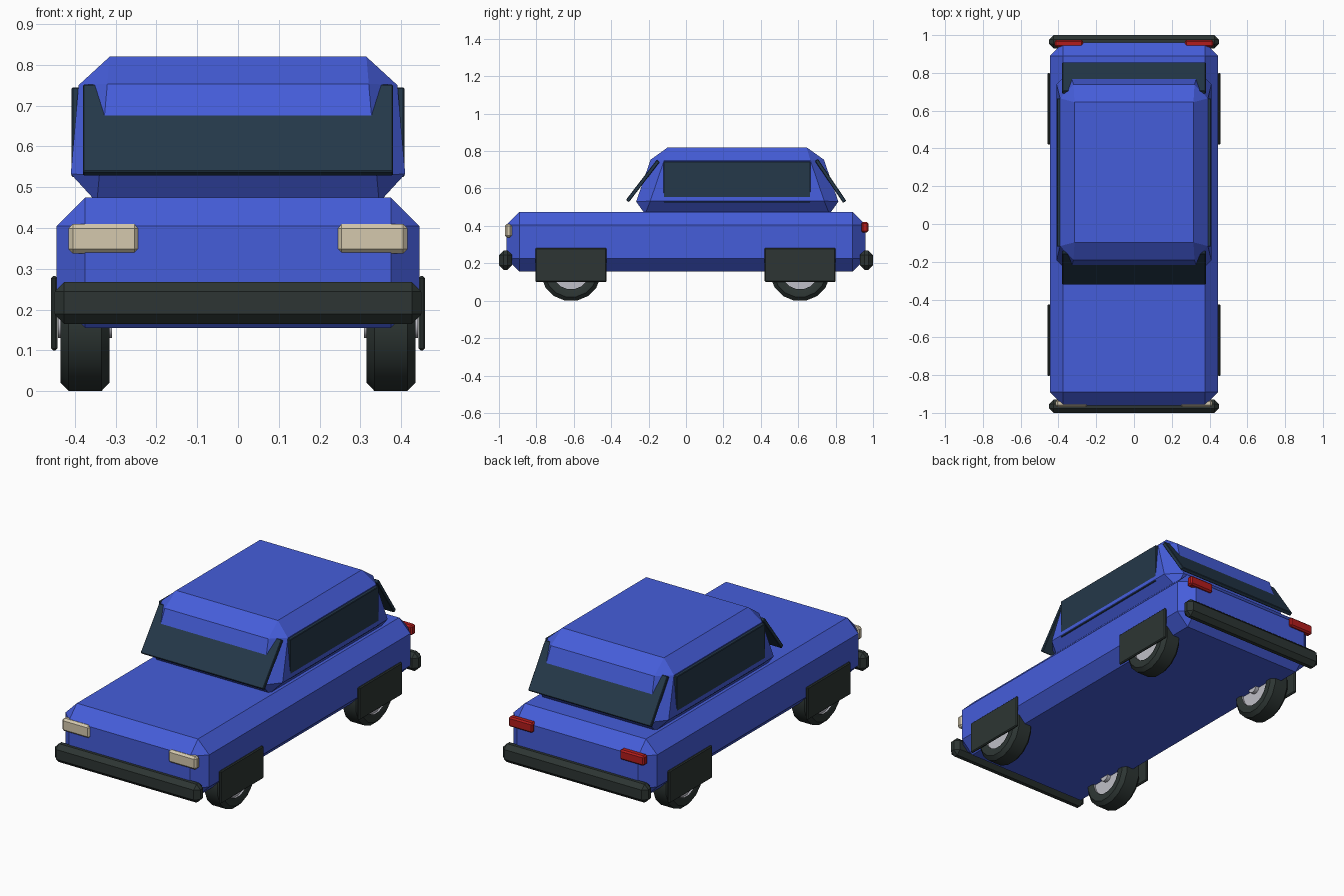
import bpy
import bmesh
from math import pi, radians
from mathutils import Vector, Matrix

if "Cube" in bpy.data.objects:
    bpy.data.objects.remove(bpy.data.objects["Cube"], do_unlink=True)


def material(name, rgb):
    m = bpy.data.materials.new(name)
    m.use_nodes = True
    m.diffuse_color = (*rgb, 1)
    m.node_tree.nodes["Principled BSDF"].inputs["Base Color"].default_value = (*rgb, 1)
    return m


BLUE = material("body_blue", (0.06, 0.11, 0.70))
GLASS = material("dark_glass", (0.018, 0.04, 0.068))
BLACK = material("rubber_black", (0.026, 0.036, 0.033))
CREAM = material("headlight_cream", (0.66, 0.58, 0.42))
RED = material("tail_light_red", (0.45, 0.012, 0.012))
GREY = material("hub_grey", (0.52, 0.52, 0.57))


def finish(name, bm, mats):
    bmesh.ops.recalc_face_normals(bm, faces=bm.faces)
    mesh = bpy.data.meshes.new(name)
    bm.to_mesh(mesh)
    bm.free()
    for m in mats:
        mesh.materials.append(m)
    obj = bpy.data.objects.new(name, mesh)
    bpy.context.collection.objects.link(obj)
    return obj


def box(name, lo, hi, bevel, mat, shape=None):
    """Chamfered box between two corners; shape adjusts corners before the chamfer."""
    lo, hi = Vector(lo), Vector(hi)
    bm = bmesh.new()
    bmesh.ops.create_cube(bm, size=1)
    for v in bm.verts:
        v.co = (lo + hi) / 2 + Matrix.Diagonal(hi - lo) @ v.co
        if shape:
            shape(v.co)
    bmesh.ops.bevel(bm, geom=bm.edges[:], offset=bevel, segments=1,
                    affect='EDGES', profile=0.5)
    return finish(name, bm, [mat])


# Lower body
box("lower_body", (-0.445, -0.96, 0.155), (0.445, 0.96, 0.475), 0.07, BLUE)


# Cabin, narrowing toward the roof
def taper(co):
    if co.z > 0.6:
        co.x *= 0.925
        co.y += 0.122 if co.y < 0 else -0.122


box("cabin", (-0.416, -0.289, 0.463), (0.416, 0.837, 0.82), 0.07, BLUE, taper)

# Sloping front and rear glass
for name, y, tilt in (("windshield", -0.231, -37.5), ("rear_window", 0.773, 34)):
    pane = box(name, (-0.38, -0.01, -0.135), (0.38, 0.01, 0.135), 0.003, GLASS)
    pane.location = (0, y, 0.64)
    pane.rotation_euler.x = radians(tilt)

# Bumpers
for name, y in (("front_bumper", -0.965), ("rear_bumper", 0.965)):
    box(name, (-0.45, y - 0.035, 0.165), (0.45, y + 0.035, 0.268), 0.024, BLACK)


def wheel(name, x, y):
    """Turned wheel, same on both faces; each band is coloured by its radius."""
    half = [(0.0, 0.066), (0.03, 0.066), (0.03, 0.045), (0.10, 0.045),
            (0.10, 0.055), (0.115, 0.06), (0.142, 0.06), (0.163, 0.04)]
    profile = half + [(r, -w) for r, w in reversed(half)]
    bm = bmesh.new()
    verts = [bm.verts.new((w, 0, r)) for r, w in profile]
    edges = [bm.edges.new(p) for p in zip(verts, verts[1:])]
    bmesh.ops.spin(bm, geom=verts + edges, cent=(0, 0, 0), axis=(1, 0, 0),
                   angle=2 * pi, steps=16, use_merge=False)
    bmesh.ops.remove_doubles(bm, verts=bm.verts, dist=0.0005)
    bmesh.ops.rotate(bm, verts=bm.verts, matrix=Matrix.Rotation(pi / 16, 3, 'X'))
    for f in bm.faces:
        on_disc = max(v.co.yz.length for v in f.verts) < 0.101
        f.material_index = 1 if on_disc else 0
    obj = finish(name, bm, [BLACK, GREY])
    obj.location = (x, y, 0.16)
    bpy.ops.object.select_all(action='DESELECT')
    obj.select_set(True)
    bpy.context.view_layer.objects.active = obj
    bpy.ops.object.shade_smooth_by_angle(angle=radians(30))


def side_box(name, side, x0, x1, y0, y1, z0, z1, bevel, mat):
    a, b = sorted((side * x0, side * x1))
    box(name, (a, y0, z0), (b, y1, z1), bevel, mat)


# Paired parts on the left (+x) and right (-x)
for label, s in (("left", 1), ("right", -1)):
    side_box(label + "_side_window", s, 0.388, 0.408, -0.12, 0.665, 0.525, 0.745, 0.003, GLASS)
    side_box(label + "_headlight", s, 0.243, 0.416, -0.969, -0.93, 0.338, 0.41, 0.011, CREAM)
    side_box(label + "_tail_light", s, 0.27, 0.42, 0.937, 0.975, 0.365, 0.42, 0.008, RED)
    for end, y in (("front", -0.615), ("rear", 0.61)):
        side_box(f"{label}_{end}_wheel_cover", s, 0.443, 0.458, y - 0.19, y + 0.19,
                 0.1, 0.282, 0.005, BLACK)
        wheel(f"{label}_{end}_wheel", s * 0.375, y)
